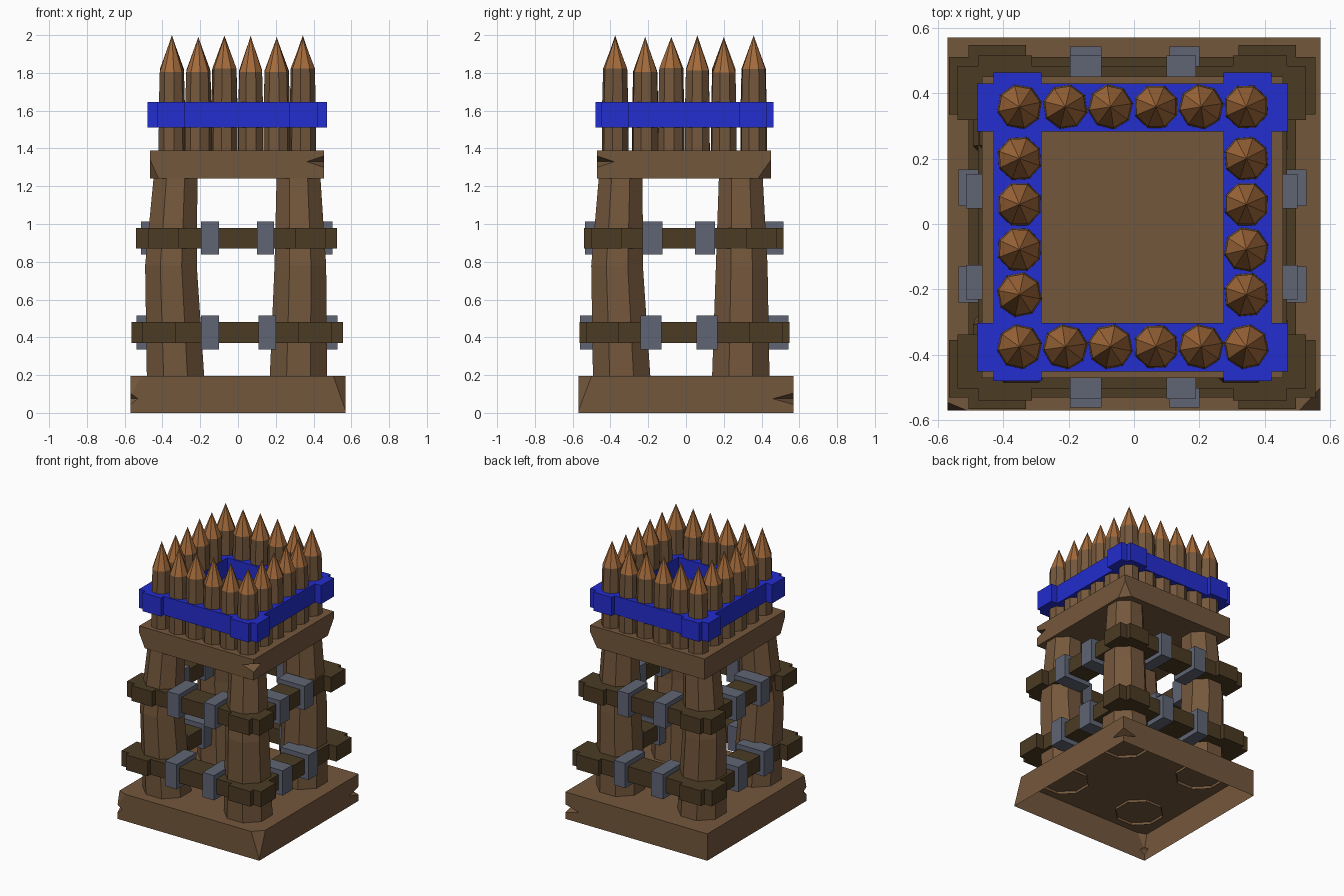
import bpy, bmesh, math, random
from mathutils import Vector

if "Cube" in bpy.data.objects:
    bpy.data.objects.remove(bpy.data.objects["Cube"])

random.seed(4)


def material(name, col):
    m = bpy.data.materials.new(name)
    m.diffuse_color = (*col, 1)
    m.use_nodes = True
    m.node_tree.nodes["Principled BSDF"].inputs["Base Color"].default_value = m.diffuse_color
    return m


WOOD = material("brown wood", (0.175, 0.096, 0.045))
DARK = material("dark wood", (0.070, 0.043, 0.017))
BLUE = material("blue paint", (0.017, 0.026, 0.62))
GREY = material("grey iron", (0.115, 0.130, 0.175))
TIP = material("fresh cut wood", (0.38, 0.150, 0.045))


def finish(name, bm, *mats):
    me = bpy.data.meshes.new(name)
    bmesh.ops.recalc_face_normals(bm, faces=bm.faces)
    bm.to_mesh(me)
    bm.free()
    for m in mats:
        me.materials.append(m)
    ob = bpy.data.objects.new(name, me)
    bpy.context.scene.collection.objects.link(ob)
    return ob


def add_box(bm, x0, x1, y0, y1, z0, z1):
    vs = bmesh.ops.create_cube(bm, size=1)["verts"]
    for v in vs:
        v.co = Vector((x1 if v.co.x > 0 else x0,
                       y1 if v.co.y > 0 else y0,
                       z1 if v.co.z > 0 else z0))


def loft(bm, rings, sides=8, turn=math.pi / 8, cap_top=True, cap_bottom=True):
    """Skin a list of (x, y, z, radius) rings; radius 0 closes to a point."""
    prev = None
    for x, y, z, r in rings:
        if r == 0:
            tip = bm.verts.new((x, y, z))
            for i in range(sides):
                bm.faces.new((prev[i], prev[(i + 1) % sides], tip))
            return
        ring = [bm.verts.new((x + r * math.cos(turn + 2 * math.pi * i / sides),
                              y + r * math.sin(turn + 2 * math.pi * i / sides), z))
                for i in range(sides)]
        if prev:
            for i in range(sides):
                j = (i + 1) % sides
                bm.faces.new((prev[i], prev[j], ring[j], ring[i]))
        elif cap_bottom:
            bm.faces.new(ring[::-1])
        prev = ring
    if cap_top:
        bm.faces.new(prev)


def slab(name, bounds, chamfers, notches, open_bottom=False):
    """Block with broken corners (plane cuts) and split ends (octahedral notches)."""
    bm = bmesh.new()
    add_box(bm, *bounds)
    for a, b, c in chamfers:
        a, b, c = Vector(a), Vector(b), Vector(c)
        n = (b - a).cross(c - a).normalized()
        if n.dot(a - Vector((0, 0, (bounds[4] + bounds[5]) / 2))) < 0:
            n = -n
        bmesh.ops.bisect_plane(bm, geom=bm.verts[:] + bm.edges[:] + bm.faces[:],
                               plane_co=a, plane_no=n, clear_outer=True)
        bmesh.ops.holes_fill(bm, edges=[e for e in bm.edges if e.is_boundary])
    ob = finish(name, bm, WOOD)
    for x, y, z, w, h in notches:
        cb = bmesh.new()
        loft(cb, [(x, y, z - h, 0.0005), (x, y, z, w), (x, y, z + h, 0)], sides=4, turn=0)
        cut = finish(name + "_notch_cutter", cb, WOOD)
        cut.hide_render = True
        mod = ob.modifiers.new("notch", "BOOLEAN")
        mod.operation, mod.object, mod.solver = "DIFFERENCE", cut, "EXACT"
    deps = bpy.context.evaluated_depsgraph_get()
    me = bpy.data.meshes.new_from_object(ob.evaluated_get(deps))
    for mod in list(ob.modifiers):
        cutter = mod.object
        ob.modifiers.remove(mod)
        bpy.data.objects.remove(cutter)
    if open_bottom:
        bm = bmesh.new()
        bm.from_mesh(me)
        low = [f for f in bm.faces if all(v.co.z < bounds[4] + 1e-4 for v in f.verts)]
        bmesh.ops.delete(bm, geom=low, context="FACES")
        bm.to_mesh(me)
        bm.free()
    ob.data = me


# Base (hollow underneath) and fighting platform
slab("base", (-0.57, 0.57, -0.57, 0.57, 0, 0.195),
     [((0.57, -0.50, 0.195), (0.505, -0.57, 0.195), (0.57, -0.57, 0.01)),
      ((-0.57, -0.545, 0.195), (-0.51, -0.57, 0.195), (-0.57, -0.57, 0.09))],
     [(0.57, 0.57, 0.075, 0.11, 0.03), (-0.57, -0.57, 0.075, 0.04, 0.03)], True)
slab("platform", (-0.465, 0.455, -0.47, 0.45, 1.24, 1.39),
     [((-0.465, -0.47, 1.34), (-0.42, -0.47, 1.24), (-0.465, -0.42, 1.24)),
      ((0.455, 0.45, 1.34), (0.40, 0.45, 1.24), (0.455, 0.38, 1.24))],
     [(0.455, -0.47, 1.33, 0.09, 0.03)])

# Four bowed corner posts, open at the bottom
for sx, xs in (("left", (-0.33, -0.355, -0.33)), ("right", (0.32, 0.33, 0.32))):
    for sy, ys in (("front", (-0.34, -0.365, -0.345)), ("back", (0.29, 0.295, 0.29))):
        bm = bmesh.new()
        loft(bm, [(x, y, z, r) for x, y, z, r in
                  zip(xs, ys, (0.175, 0.78, 1.26), (0.165, 0.148, 0.125))],
             cap_bottom=False)
        finish(f"{sy}_{sx}_post", bm, WOOD)


# Square frames of beams with thicker stepped corners
def frame(name, mat, mx, my, px, py, t, z0, z1):
    bm = bmesh.new()
    (x0, x1), (y0, y1) = mx, my
    e = 0.002
    # main beams
    for a, b in ((y0, y0 + t), (y1 - t, y1)):
        add_box(bm, x0, x1, a, b, z0, z1)
    for a, b in ((x0, x0 + t), (x1 - t, x1)):
        add_box(bm, a, b, y0 + t, y1 - t, z0, z1)
    # corner pads
    for a, b in ((x0, x0 + t), (x1 - t, x1)):
        add_box(bm, a, b, py[0], y0, z0, z1)
        add_box(bm, a, b, y1, py[1], z0, z1)
    for a, b in ((y0, y0 + t), (y1 - t, y1)):
        add_box(bm, px[0], x0, a, b, z0, z1)
        add_box(bm, x1, px[1], a, b, z0, z1)
    finish(name, bm, mat)


frame("palisade_band", BLUE, (-0.43, 0.42), (-0.45, 0.43), (-0.48, 0.47),
      (-0.48, 0.463), 0.147, 1.51, 1.645)
frame("lower_rail", DARK, (-0.505, 0.495), (-0.53, 0.51), (-0.565, 0.555),
      (-0.565, 0.547), 0.175, 0.37, 0.48)
frame("upper_rail", DARK, (-0.477, 0.467), (-0.503, 0.483), (-0.54, 0.525),
      (-0.54, 0.515), 0.165, 0.87, 0.98)


# Iron straps around the rails, two per side
def straps(name, xs, ys, ox, oy, t, z0, z1):
    bm = bmesh.new()
    for a, b in xs:
        add_box(bm, a, b, oy[0], oy[0] + t, z0, z1)
        add_box(bm, a, b, oy[1] - t, oy[1], z0, z1)
    for a, b in ys:
        add_box(bm, ox[0], ox[0] + t, a, b, z0, z1)
        add_box(bm, ox[1] - t, ox[1], a, b, z0, z1)
    finish(name, bm, GREY)


straps("lower_straps", ((-0.195, -0.1), (0.108, 0.2)), ((-0.24, -0.13), (0.055, 0.167)),
       (-0.537, 0.527), (-0.56, 0.543), 0.225, 0.335, 0.515)
straps("upper_straps", ((-0.195, -0.1), (0.1, 0.19)), ((-0.23, -0.125), (0.047, 0.153)),
       (-0.513, 0.50), (-0.535, 0.515), 0.215, 0.838, 1.012)

# Palisade of sharpened stakes
XS = (-0.35, -0.21, -0.072, 0.067, 0.205, 0.343)
spots = [(x, y) for y in (-0.375, 0.358) for x in XS]
spots += [(x, y) for x in (XS[0], XS[-1]) for y in (0.2, 0.06, -0.078, -0.216)]
for n, (x, y) in enumerate(spots):
    top = 2.0 if n == 0 else random.uniform(1.985, 2.0)
    cut = random.uniform(1.80, 1.825)
    bm = bmesh.new()
    loft(bm, [(x, y, 1.38, 0.071), (x, y, 1.62, 0.07), (x, y, cut, 0.065), (x, y, top, 0)],
         turn=random.uniform(0.1, 0.7))
    for f in bm.faces:
        f.material_index = int(len(f.verts) == 3)
    finish(f"stake_{n + 1}", bm, WOOD, TIP)
